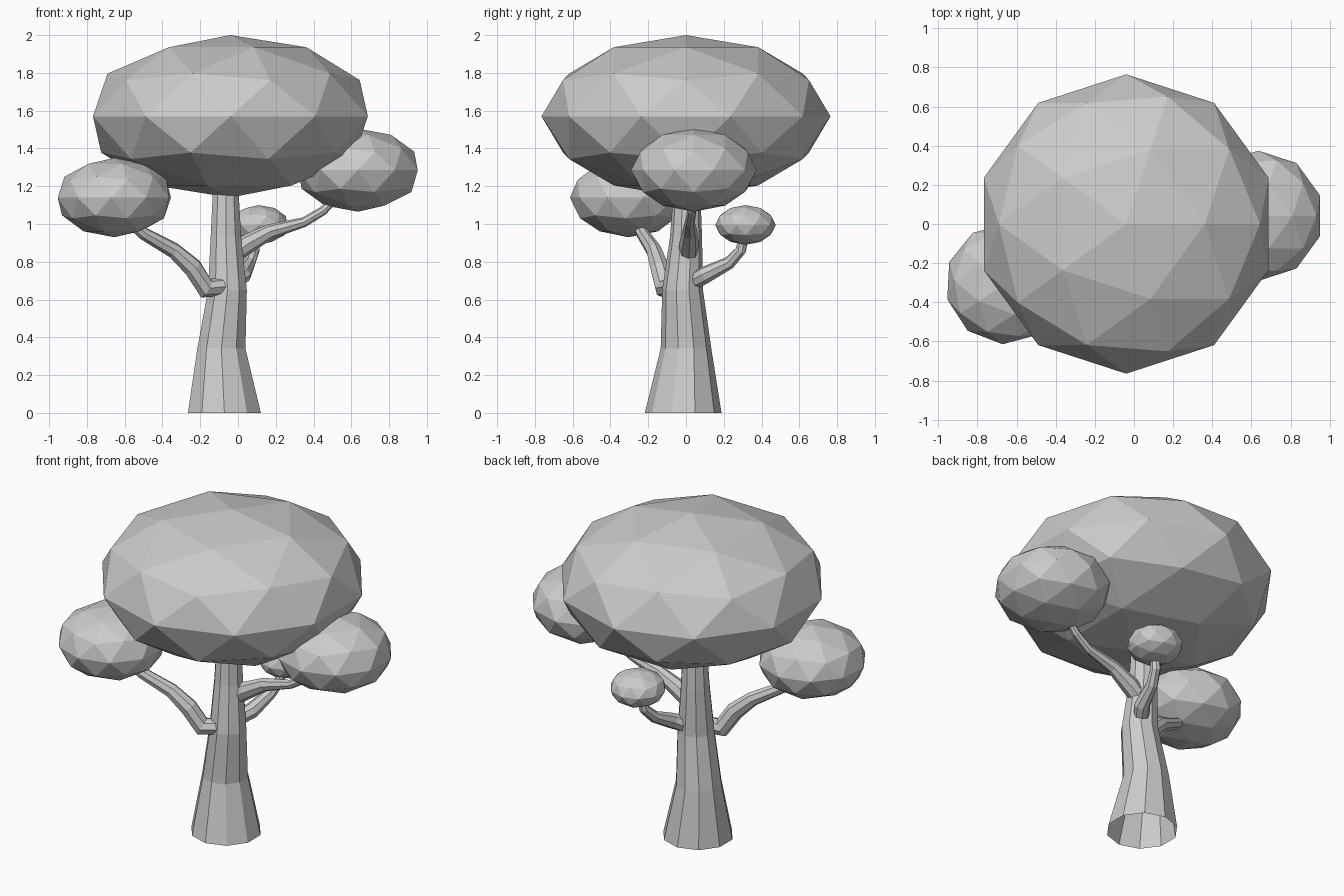
import bpy, bmesh, math
from mathutils import Vector, Matrix

if "Cube" in bpy.data.objects:
    bpy.data.objects.remove(bpy.data.objects["Cube"])


def finish(bm, name):
    bmesh.ops.recalc_face_normals(bm, faces=bm.faces)
    mesh = bpy.data.meshes.new(name)
    bm.to_mesh(mesh)
    bm.free()
    obj = bpy.data.objects.new(name, mesh)
    bpy.context.collection.objects.link(obj)
    return obj


def tube(name, path, sides, level=False):
    """Faceted tube through (x, y, z, radius) points; level keeps rings horizontal."""
    bm = bmesh.new()
    pts = [Vector(p[:3]) for p in path]
    rings = []
    for i, p in enumerate(pts):
        tangent = Vector((0, 0, 1))
        if not level:
            tangent = pts[min(i + 1, len(pts) - 1)] - pts[max(i - 1, 0)]
        rot = Matrix.Identity(3) if level else tangent.to_track_quat('Z', 'Y').to_matrix()
        ring = []
        for k in range(sides):
            a = math.pi / 2 + 2 * math.pi * k / sides
            ring.append(bm.verts.new(p + rot @ Vector((math.cos(a), math.sin(a), 0)) * path[i][3]))
        rings.append(ring)
    for lo, hi in zip(rings, rings[1:]):
        for k in range(sides):
            n = (k + 1) % sides
            bm.faces.new((lo[k], lo[n], hi[n], hi[k]))
    return finish(bm, name)


def foliage(name, centre, radius, height, turn=0):
    """Flattened low-poly leaf clump."""
    bm = bmesh.new()
    m = (Matrix.Translation(centre) @ Matrix.Rotation(math.radians(turn), 4, 'Z')
         @ Matrix.Diagonal((radius, radius, height, 1)))
    bmesh.ops.create_icosphere(bm, subdivisions=2, radius=1, matrix=m)
    return finish(bm, name)


# Trunk, open at the base
tube("trunk", [(-0.072, -0.015, 0, 0.203), (-0.088, 0, 0.34, 0.134),
               (-0.056, -0.018, 0.65, 0.108), (-0.064, 0, 0.93, 0.085),
               (-0.065, 0.005, 1.2, 0.07)], 10, level=True)

# Branches
tube("left_branch", [(-0.07, -0.07, 0.67, 0.05), (-0.17, -0.11, 0.66, 0.056),
                     (-0.24, -0.14, 0.77, 0.052), (-0.34, -0.17, 0.86, 0.042),
                     (-0.50, -0.23, 0.95, 0.034), (-0.60, -0.27, 1.04, 0.03)], 8)
tube("right_branch", [(-0.04, 0.01, 0.83, 0.05), (0.05, 0.015, 0.895, 0.052),
                      (0.17, 0.02, 0.96, 0.04), (0.35, 0.02, 1.01, 0.026),
                      (0.45, 0.03, 1.07, 0.024), (0.54, 0.04, 1.16, 0.02)], 8)
tube("back_branch", [(-0.03, 0.03, 0.69, 0.045), (0.025, 0.10, 0.73, 0.046),
                     (0.06, 0.23, 0.795, 0.034), (0.085, 0.29, 0.86, 0.03),
                     (0.10, 0.31, 0.96, 0.025)], 8)

# Foliage
foliage("canopy", (-0.04, 0, 1.57), 0.765, 0.43)
foliage("left_foliage", (-0.655, -0.305, 1.14), 0.31, 0.21, -3)
foliage("right_foliage", (0.635, 0.042, 1.285), 0.333, 0.22)
foliage("back_foliage", (0.11, 0.315, 0.995), 0.16, 0.105)
